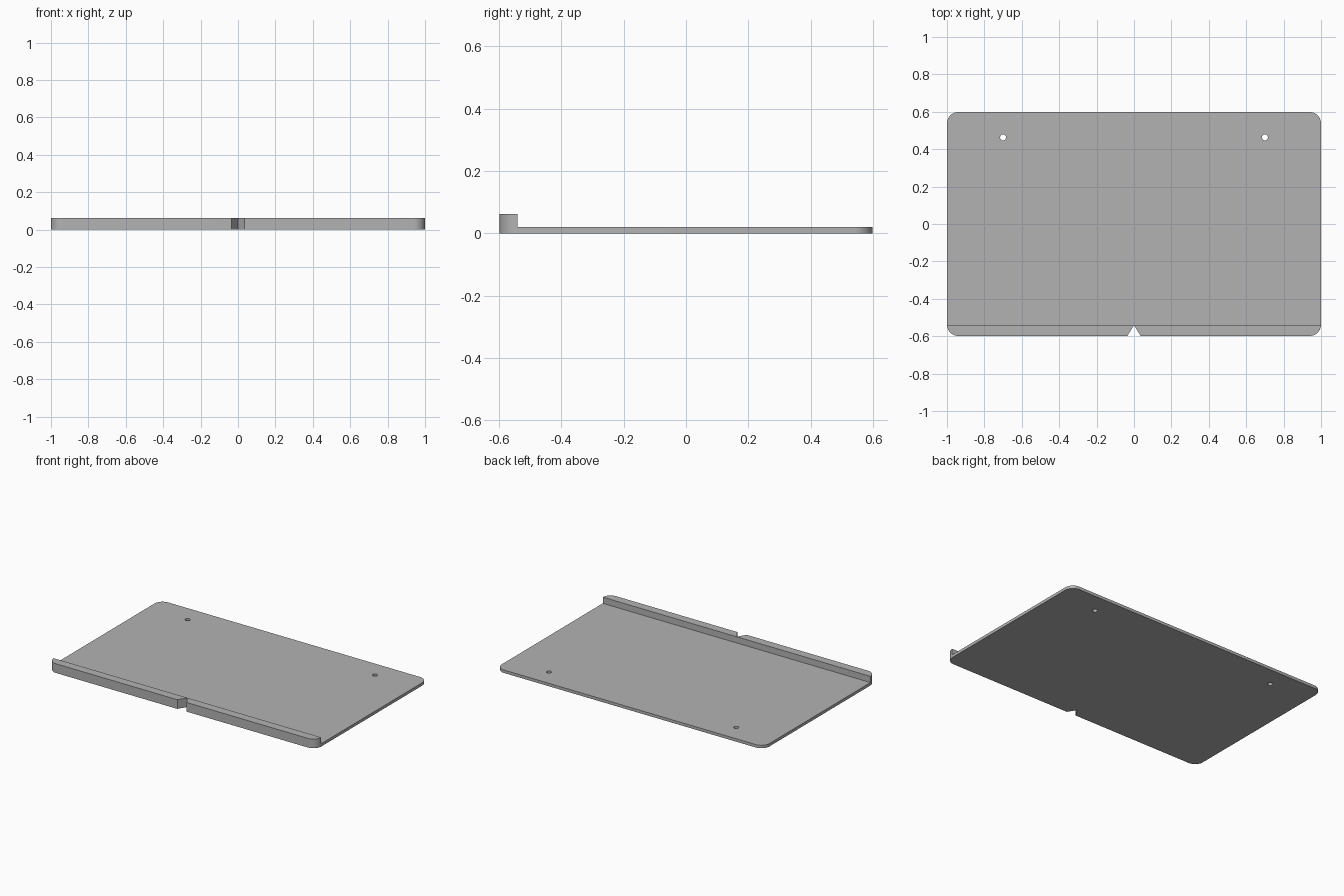
import bpy, bmesh, math

if "Cube" in bpy.data.objects:
    bpy.data.objects.remove(bpy.data.objects["Cube"])

W, D, R = 1.0, 0.598, 0.06          # half width, half depth, corner radius
PLATE_H, LIP_H, LIP_Y = 0.02, 0.062, -0.54

grey = bpy.data.materials.new("plain grey")
grey.diffuse_color = (0.45, 0.45, 0.45, 1)
grey.use_nodes = True
grey.node_tree.nodes["Principled BSDF"].inputs["Base Color"].default_value = grey.diffuse_color


def prism(name, pts, z0, z1):
    """Extrude a counter-clockwise outline between two heights."""
    bm = bmesh.new()
    low = [bm.verts.new((x, y, z0)) for x, y in pts]
    top = [bm.verts.new((x, y, z1)) for x, y in pts]
    bm.faces.new(low[::-1])
    bm.faces.new(top)
    n = len(pts)
    for i in range(n):
        j = (i + 1) % n
        bm.faces.new((low[i], low[j], top[j], top[i]))
    mesh = bpy.data.meshes.new(name)
    bm.to_mesh(mesh)
    bm.free()
    mesh.materials.append(grey)
    obj = bpy.data.objects.new(name, mesh)
    bpy.context.collection.objects.link(obj)
    return obj


def arc(cx, cy, r, start, sweep, n):
    return [(cx + r * math.cos(math.radians(start + sweep * i / n)),
             cy + r * math.sin(math.radians(start + sweep * i / n))) for i in range(n + 1)]


# Rounded outline with a V notch in the middle of the front edge
outline = [(-0.035, -D), (0, LIP_Y - 0.001), (0.035, -D)]
for cx, cy, start in ((W - R, -D + R, -90), (W - R, D - R, 0),
                      (-W + R, D - R, 90), (-W + R, -D + R, 180)):
    outline += arc(cx, cy, R, start, 90, 12)
tray = prism("tray_with_front_lip", outline, 0, LIP_H)

# Cutters: the recess behind the lip and two mounting holes
cutters = [prism("recess_cutter", [(-1.2, LIP_Y), (1.2, LIP_Y), (1.2, 0.8), (-1.2, 0.8)],
                 PLATE_H, 0.2)]
for x in (-0.7, 0.7):
    cutters.append(prism("hole_cutter", arc(x, 0.463, 0.016, 0, 360, 24)[:-1], -0.1, 0.1))

bpy.context.view_layer.objects.active = tray
tray.select_set(True)
for c in cutters:
    c.hide_render = True
    mod = tray.modifiers.new("cut", 'BOOLEAN')
    mod.operation, mod.solver, mod.object = 'DIFFERENCE', 'EXACT', c
    bpy.ops.object.modifier_apply(modifier=mod.name)
    bpy.data.objects.remove(c)

# Smooth corners and holes, sharp edges elsewhere
bpy.ops.object.shade_smooth_by_angle(angle=math.radians(30))
